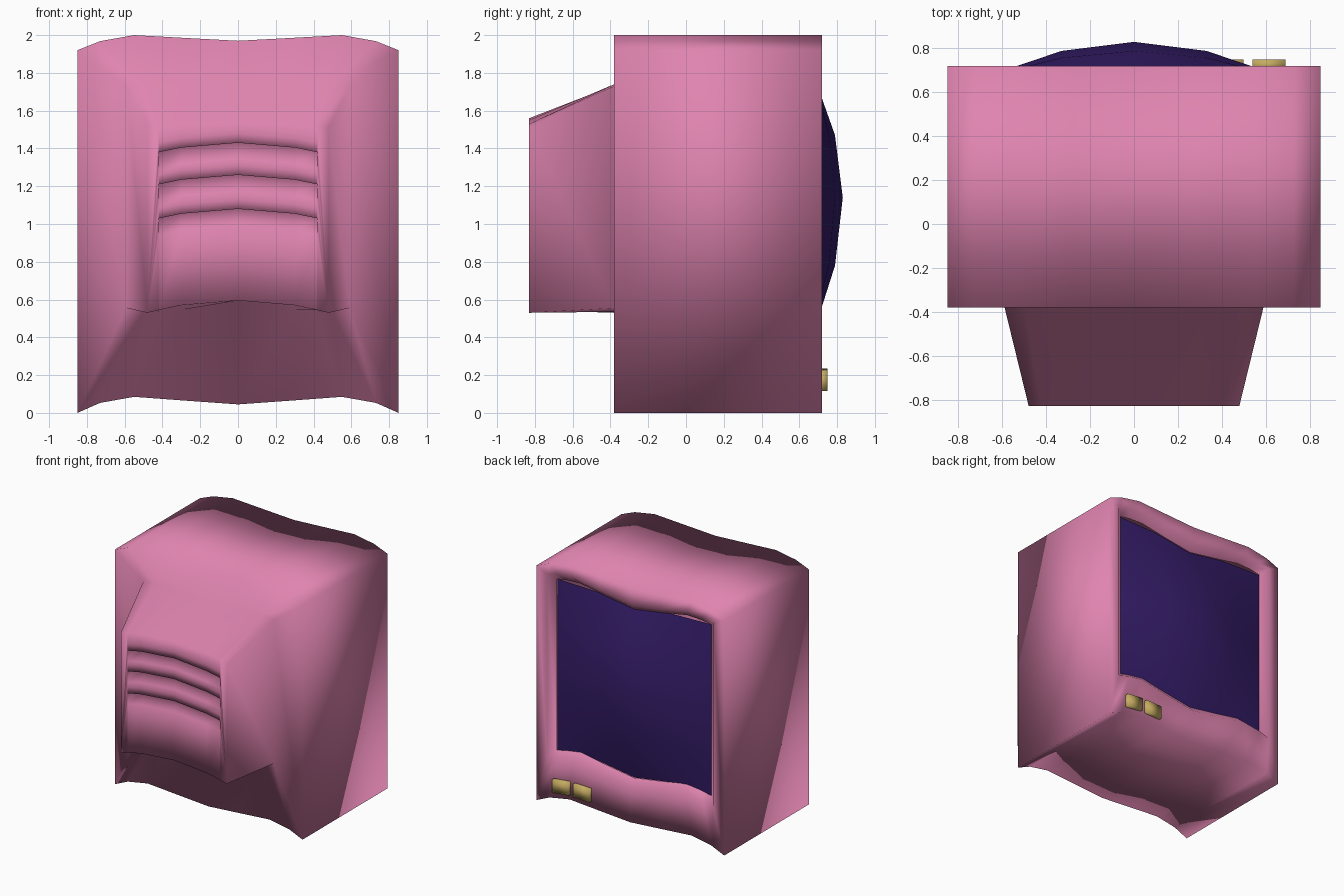
import bpy, bmesh

if "Cube" in bpy.data.objects:
    bpy.data.objects.remove(bpy.data.objects["Cube"])


def material(name, rgb):
    m = bpy.data.materials.new(name)
    m.diffuse_color = (*rgb, 1)
    m.use_nodes = True
    m.node_tree.nodes["Principled BSDF"].inputs["Base Color"].default_value = m.diffuse_color
    return m


def finish(bm, name, mat):
    bmesh.ops.remove_doubles(bm, verts=bm.verts, dist=0.0005)
    bmesh.ops.recalc_face_normals(bm, faces=bm.faces)
    me = bpy.data.meshes.new(name)
    bm.to_mesh(me)
    bm.free()
    me.materials.append(mat)
    for p in me.polygons:
        p.use_smooth = True
    ob = bpy.data.objects.new(name, me)
    bpy.context.collection.objects.link(ob)
    return ob


def mirrored(half):
    """Mirror a centre-to-edge list of (x, z_low, z_high) into nine columns."""
    return [(-x, a, b) for x, a, b in reversed(half[1:])] + half


def ring(bm, half, y):
    cols = mirrored(half)
    pts = [(x, y, b) for x, a, b in cols] + [(x, y, a) for x, a, b in reversed(cols)]
    return [bm.verts.new(p) for p in pts]


def bridge(bm, r0, r1):
    n = len(r0)
    for i in range(n):
        j = (i + 1) % n
        bm.faces.new((r0[i], r0[j], r1[j], r1[i]))


pink = material("pink_plastic", (0.74, 0.23, 0.43))
violet = material("violet_glass", (0.035, 0.012, 0.14))
gold = material("gold_buttons", (0.56, 0.41, 0.12))

# Wavy cross-sections, centre to edge: x, bottom z, top z
cap = [(0, .595, 1.56), (.3, .57, 1.55), (.418, .545, 1.53), (.42, .544, 1.53), (.48, .53, 1.51)]
base = [(0, .59, 1.72), (.3, .545, 1.735), (.42, .53, 1.74), (.5, .535, 1.74), (.59, .555, 1.73)]
outer = [(0, .045, 1.97), (.28, .065, 1.985), (.55, .085, 2.0), (.73, .053, 1.968), (.85, 0, 1.92)]
opening = [(0, .335, 1.82), (.28, .375, 1.86), (.52, .42, 1.905), (.66, .40, 1.90), (.755, .37, 1.88)]
inner = [(0, .39, 1.77), (.26, .43, 1.81), (.48, .47, 1.85), (.61, .45, 1.845), (.70, .43, 1.83)]

# Housing: rear box, main shell, frame and recess as one skin
bm = bmesh.new()
rings = [ring(bm, s, y) for s, y in
         ((cap, -.83), (base, -.38), (outer, -.38), (outer, .72), (opening, .72), (inner, .67))]
for r0, r1 in zip(rings, rings[1:]):
    bridge(bm, r0, r1)

# Louvred end panel: rows step inward under each curved lip
cols = mirrored(cap)
grid = []
for x, low, high in cols[1:-1]:
    sag = 0.05 * (abs(x) / .42) ** 2
    deep = -.83 + (.07 if abs(x) < .419 else 0)
    col = [(x, -.83, low)]
    for z in (1.08, 1.26, 1.43):
        z -= sag
        col += [(x, -.83, z - .085), (x, deep, z), (x, -.83, z), (x, -.83, z + .05)]
    col.append((x, -.83, high))
    grid.append([bm.verts.new(p) for p in col])
for c0, c1 in zip(grid, grid[1:]):
    for j in range(len(c0) - 1):
        bm.faces.new((c0[j], c1[j], c1[j + 1], c0[j + 1]))
r = rings[0]
bm.faces.new([r[0], r[-1]] + grid[0])
bm.faces.new([r[8], r[9]] + grid[-1])
finish(bm, "monitor_housing", pink)

# Bulging screen glass
bm = bmesh.new()
xs = [(x, a, b) for x, a, b in mirrored([inner[0], (.33, .44, 1.82), inner[4]])]
bulge = [0, .75, 1, .75, 0]
grid = []
for i, (x, a, b) in enumerate(xs):
    grid.append([bm.verts.new((x, .665 + .165 * bulge[i] * bulge[j], a + (b - a) * j / 4 +
                               (.06 * bulge[j] if i == 2 else 0)))
                 for j in range(5)])
for c0, c1 in zip(grid, grid[1:]):
    for j in range(4):
        bm.faces.new((c0[j], c1[j], c1[j + 1], c0[j + 1]))
screen = finish(bm, "screen", violet)
if screen.data.polygons[5].normal.y < 0:
    screen.data.flip_normals()

# Two buttons following the wave of the lower frame
for name, x0, x1, z0, z1 in (("button_outer", .54, .69, .13, .115), ("button_inner", .35, .50, .125, .13)):
    bm = bmesh.new()
    bmesh.ops.create_cube(bm, size=1)
    for v in bm.verts:
        right, top = v.co.x > 0, v.co.z > 0
        v.co = (x1 if right else x0, .75 if v.co.y > 0 else .70,
                (z1 if right else z0) + (.105 if top else 0))
    finish(bm, name, gold)
